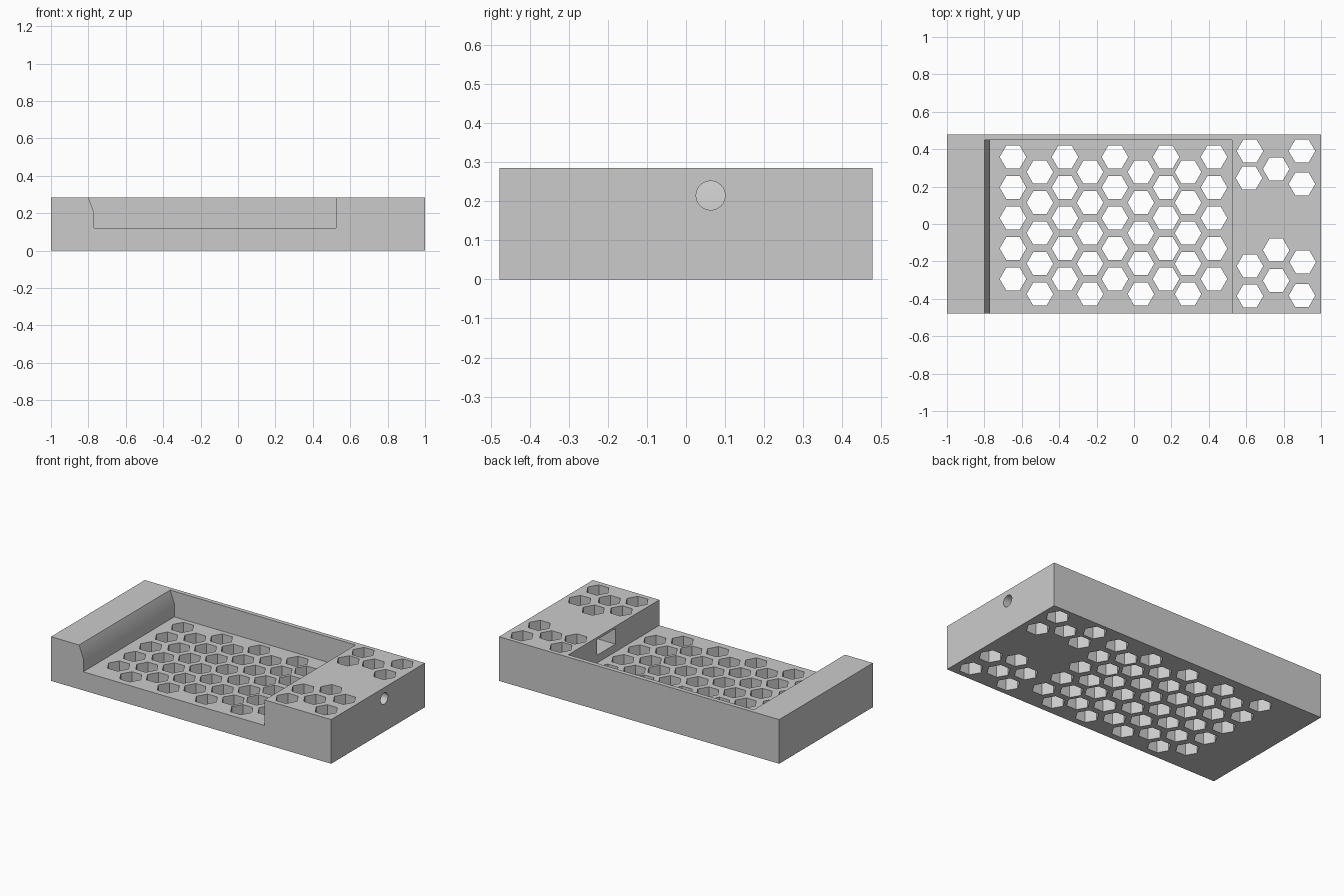
import bpy
import bmesh
import math
from mathutils import Matrix

default = bpy.data.objects.get("Cube")
if default:
    bpy.data.objects.remove(default, do_unlink=True)

grey = bpy.data.materials.new("grey plastic")
grey.use_nodes = True
colour = (0.6, 0.6, 0.6, 1)
grey.diffuse_color = colour
grey.node_tree.nodes["Principled BSDF"].inputs["Base Color"].default_value = colour


def finish(name, bm):
    bmesh.ops.recalc_face_normals(bm, faces=bm.faces)
    mesh = bpy.data.meshes.new(name)
    bm.to_mesh(mesh)
    bm.free()
    mesh.materials.append(grey)
    obj = bpy.data.objects.new(name, mesh)
    bpy.context.collection.objects.link(obj)
    return obj


def box(name, low, high):
    bm = bmesh.new()
    bmesh.ops.create_cube(bm, size=1)
    for v in bm.verts:
        for i in range(3):
            v.co[i] = low[i] if v.co[i] < 0 else high[i]
    return finish(name, bm)


def extrude_profile(name, profile, y0, y1):
    """Extrude an x-z outline along y."""
    bm = bmesh.new()
    face = bm.faces.new([bm.verts.new((x, y0, z)) for x, z in profile])
    new = bmesh.ops.extrude_face_region(bm, geom=[face])["geom"]
    moved = [g for g in new if isinstance(g, bmesh.types.BMVert)]
    bmesh.ops.translate(bm, verts=moved, vec=(0, y1 - y0, 0))
    return finish(name, bm)


# Solid case
case = box("case", (-1, -0.478, 0), (1, 0.478, 0.285))

# Tray pocket, open at the front, with a sloped lip at one end
slope = 0.08 / 0.03
top = 0.4
pocket = extrude_profile("pocket_cutter", [
    (-0.77, 0.12), (0.525, 0.12), (0.525, top),
    (-0.77 - (top - 0.205) / slope, top), (-0.77, 0.205)], -0.6, 0.45)

# Plug slot in the pocket wall and the round cable hole that meets it
slot = box("slot_cutter", (0.45, -0.03, 0.17), (0.86, 0.157, 0.27))
bm = bmesh.new()
bmesh.ops.create_cone(
    bm, cap_ends=True, segments=48, radius1=0.037, radius2=0.037, depth=0.4,
    matrix=Matrix.Translation((1, 0.063, 0.215)) @ Matrix.Rotation(math.pi / 2, 4, "Y"))
cable_hole = finish("cable_hole_cutter", bm)

# Honeycomb vents: staggered columns in the tray, two groups in the raised end
columns = [-0.647, -0.503, -0.369, -0.235, -0.102, 0.037, 0.171, 0.289, 0.428]
centres = [(x, 0.358 - 0.163 * row - 0.081 * (i % 2))
           for i, x in enumerate(columns) for row in range(5)]
centres += [(0.62, 0.39), (0.615, 0.246), (0.76, 0.294), (0.898, 0.39), (0.898, 0.214),
            (0.62, -0.225), (0.62, -0.385), (0.76, -0.14), (0.76, -0.303),
            (0.902, -0.203), (0.898, -0.383)]
bm = bmesh.new()
for x, y in centres:
    ring = [bm.verts.new((x + 0.071 * math.cos(k * math.pi / 3),
                          y + 0.071 * math.sin(k * math.pi / 3), -0.1)) for k in range(6)]
    face = bm.faces.new(ring)
    new = bmesh.ops.extrude_face_region(bm, geom=[face])["geom"]
    moved = [g for g in new if isinstance(g, bmesh.types.BMVert)]
    bmesh.ops.translate(bm, verts=moved, vec=(0, 0, 0.5))
vents = finish("vent_cutter", bm)

# Carve the case
bpy.ops.object.select_all(action="DESELECT")
case.select_set(True)
bpy.context.view_layer.objects.active = case
for cutter in (pocket, slot, cable_hole, vents):
    mod = case.modifiers.new(cutter.name, "BOOLEAN")
    mod.operation = "DIFFERENCE"
    mod.solver = "EXACT"
    mod.object = cutter
    bpy.ops.object.modifier_apply(modifier=mod.name)
    bpy.data.objects.remove(cutter, do_unlink=True)

bpy.ops.object.shade_smooth_by_angle(angle=math.radians(30))
